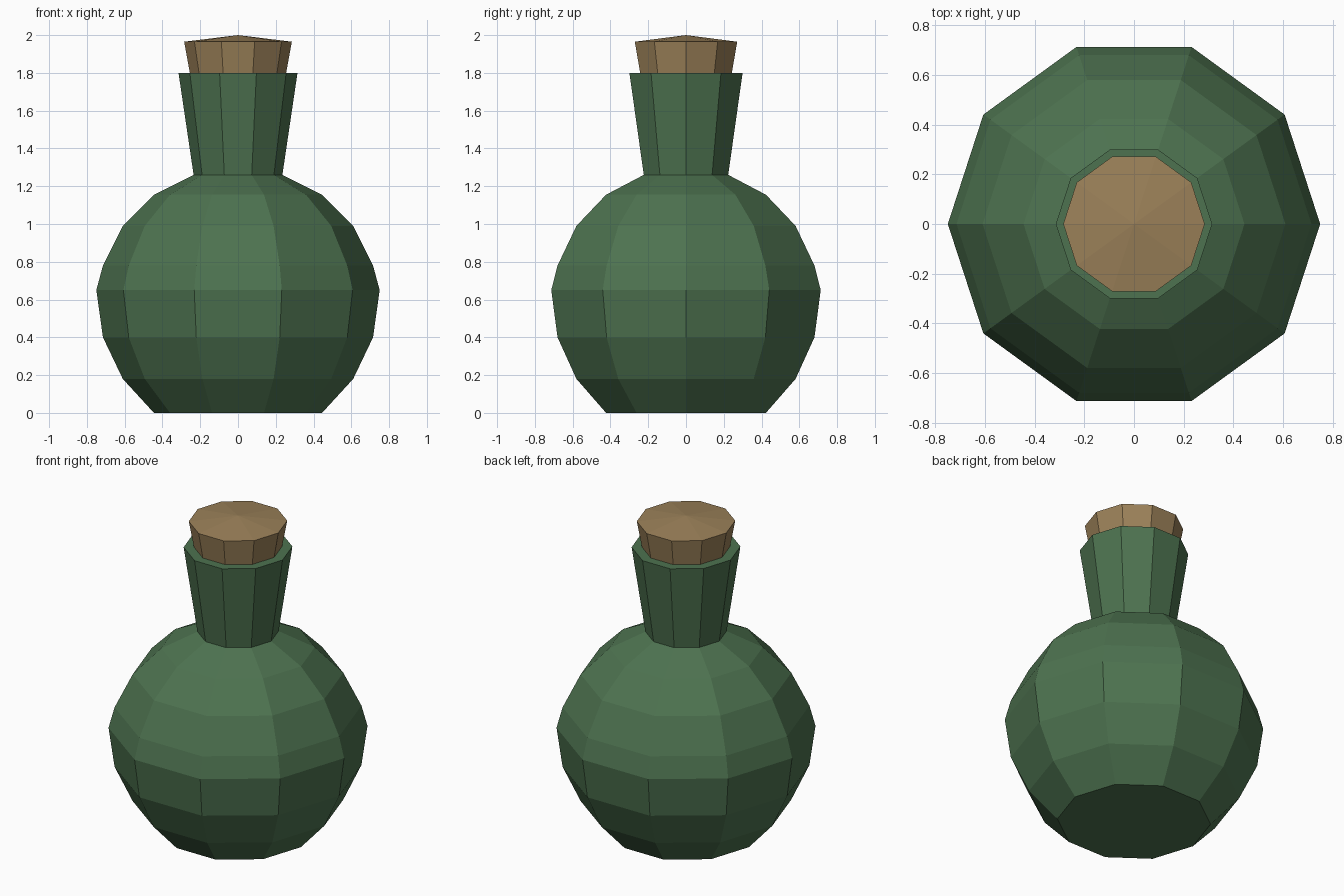
import bpy, bmesh
from math import cos, sin, tau

if "Cube" in bpy.data.objects:
    bpy.data.objects.remove(bpy.data.objects["Cube"])

SIDES = 10


def lathe(name, profile, color):
    """Spin (radius, z) points into a closed, flat-shaded solid; radius 0 makes a tip."""
    bm = bmesh.new()
    rings = []
    for r, z in profile:
        n = SIDES if r > 0 else 1
        rings.append([bm.verts.new((r * cos(tau * i / SIDES), r * sin(tau * i / SIDES), z))
                      for i in range(n)])
    for a, b in zip(rings, rings[1:]):
        for i in range(SIDES):
            j = (i + 1) % SIDES
            if len(b) == 1:
                bm.faces.new((a[i], a[j], b[0]))
            else:
                bm.faces.new((a[i], a[j], b[j], b[i]))
    bm.faces.new(rings[0][::-1])
    if len(rings[-1]) > 1:
        bm.faces.new(rings[-1])
    bmesh.ops.recalc_face_normals(bm, faces=bm.faces)
    mesh = bpy.data.meshes.new(name)
    bm.to_mesh(mesh)
    bm.free()
    mat = bpy.data.materials.new(name + "_material")
    mat.diffuse_color = color
    mat.use_nodes = True
    mat.node_tree.nodes["Principled BSDF"].inputs["Base Color"].default_value = mat.diffuse_color
    mesh.materials.append(mat)
    obj = bpy.data.objects.new(name, mesh)
    bpy.context.collection.objects.link(obj)
    return obj


# Bottle: round belly, then a neck flaring up to the rim
lathe("bottle", [(0.445, 0), (0.61, 0.18), (0.715, 0.40), (0.75, 0.65), (0.715, 0.78),
                 (0.61, 0.99), (0.445, 1.155), (0.235, 1.26), (0.315, 1.80)],
      (0.075, 0.17, 0.08, 1))

# Cork: tapered plug with a shallow pointed top
lathe("cork", [(0.24, 1.72), (0.255, 1.80), (0.285, 1.965), (0, 2.0)],
      (0.33, 0.22, 0.10, 1))
